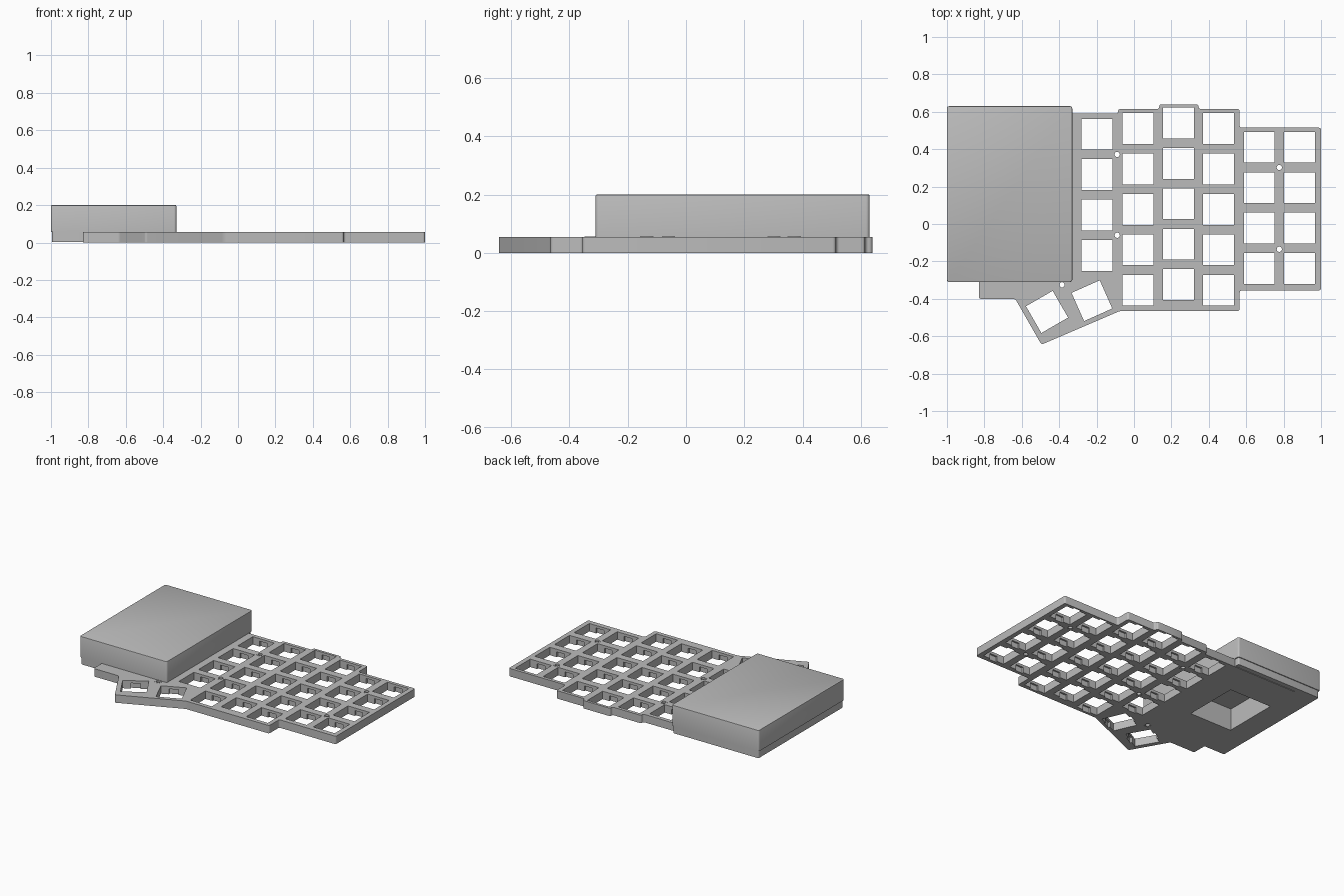
import bpy, bmesh, math
from mathutils import Matrix, Vector

if "Cube" in bpy.data.objects:
    bpy.data.objects.remove(bpy.data.objects["Cube"], do_unlink=True)

THICK = 0.055
PITCH = 0.216
KEY = 0.165

grey = bpy.data.materials.new("plain grey")
grey.use_nodes = True
grey.diffuse_color = (0.5, 0.5, 0.5, 1)
grey.node_tree.nodes["Principled BSDF"].inputs["Base Color"].default_value = (0.5, 0.5, 0.5, 1)


def finish(bm, name):
    bmesh.ops.recalc_face_normals(bm, faces=bm.faces)
    mesh = bpy.data.meshes.new(name)
    bm.to_mesh(mesh)
    bm.free()
    mesh.materials.append(grey)
    obj = bpy.data.objects.new(name, mesh)
    bpy.context.collection.objects.link(obj)
    return obj


def prism(name, outline, z0, z1, radius, rim=0):
    """Extrude an outline, round its upright corners and chamfer the top rim."""
    bm = bmesh.new()
    base = bm.faces.new([bm.verts.new((x, y, z0)) for x, y in outline])
    top = bmesh.ops.extrude_face_region(bm, geom=[base])["geom"]
    bmesh.ops.translate(bm, vec=(0, 0, z1 - z0),
                        verts=[v for v in top if isinstance(v, bmesh.types.BMVert)])
    upright = [e for e in bm.edges if abs(e.verts[0].co.z - e.verts[1].co.z) > 0.001]
    bmesh.ops.bevel(bm, geom=upright, offset=radius, segments=4, profile=0.5, affect='EDGES')
    if rim:
        edges = [e for e in bm.edges if all(v.co.z > z1 - 0.001 for v in e.verts)]
        bmesh.ops.bevel(bm, geom=edges, offset=rim, segments=2, profile=0.5, affect='EDGES')
    return finish(bm, name)


def rect(x0, x1, y0, y1):
    return [(x0, y0), (x1, y0), (x1, y1), (x0, y1)]


def blocks(name, places, size, z0, z1):
    bm = bmesh.new()
    for x, y, angle in places:
        matrix = (Matrix.Translation((x, y, (z0 + z1) / 2))
                  @ Matrix.Rotation(math.radians(angle), 4, 'Z')
                  @ Matrix.Diagonal((size[0], size[1], z1 - z0, 1)))
        bmesh.ops.create_cube(bm, size=1, matrix=matrix)
    return finish(bm, name)


def cut(targets, cutter):
    cutter.hide_render = True
    for obj in targets:
        mod = obj.modifiers.new("cut", 'BOOLEAN')
        mod.operation = 'DIFFERENCE'
        mod.solver = 'EXACT'
        mod.object = cutter
        bpy.context.view_layer.objects.active = obj
        bpy.ops.object.modifier_apply(modifier=mod.name)
    bpy.data.objects.remove(cutter, do_unlink=True)


# Key plate with stepped outline and angled thumb corner
outline = [(-0.83, -0.40), (-0.635, -0.40), (-0.495, -0.645), (-0.075, -0.465),
           (0.565, -0.465), (0.565, -0.355), (1, -0.355), (1, 0.515),
           (0.565, 0.515), (0.565, 0.615), (0.345, 0.615), (0.345, 0.64),
           (0.135, 0.64), (0.135, 0.615), (-0.085, 0.615), (-0.085, 0.59), (-0.83, 0.59)]
plate = prism("key_plate", outline, 0, THICK, 0.012)

# Controller case: lower shell and taller cover
case_base = prism("case_base", rect(-0.994, -0.336, -0.304, 0.624), 0.004, THICK + 0.004, 0.012)
case_cover = prism("case_cover", rect(-1, -0.33, -0.31, 0.63), THICK, 0.2, 0.012, 0.004)

# Key openings: centre x, top row y, number of rows
columns = [(-0.197, 0.48, 4), (0.022, 0.51, 5), (0.238, 0.54, 5),
           (0.452, 0.51, 5), (0.67, 0.41, 4), (0.885, 0.41, 4)]
keys = [(x, y - PITCH * row, 0) for x, y, rows in columns for row in range(rows)]
keys += [(-0.465, -0.47, 30), (-0.225, -0.41, 24)]
cut([plate], blocks("key_cutter", keys, (KEY, KEY), -0.1, 0.1))

# Clip recesses under the lip of each opening
cut([plate], blocks("clip_cutter", keys, (0.06, KEY + 0.024), -0.02, 0.037))

# Screw holes with flush inserts
screws = [(-0.09, 0.372), (-0.09, -0.06), (0.777, 0.302), (0.777, -0.135), (-0.385, -0.325)]
bm = bmesh.new()
for x, y in screws:
    bmesh.ops.create_cone(bm, cap_ends=True, segments=24, radius1=0.022, radius2=0.022,
                          depth=0.2, matrix=Matrix.Translation((x, y, 0)))
cut([plate], finish(bm, "screw_cutter"))
for i, (x, y) in enumerate(screws):
    bm = bmesh.new()
    rings = []
    for r, z in [(0.023, 0.001), (0.023, THICK + 0.001), (0.014, THICK + 0.001), (0.014, 0.001)]:
        rings.append([bm.verts.new((x + r * math.cos(k * math.tau / 24),
                                    y + r * math.sin(k * math.tau / 24), z)) for k in range(24)])
    for a, b in zip(rings, rings[1:] + rings[:1]):
        for k in range(24):
            n = (k + 1) % 24
            bm.faces.new((a[k], a[n], b[n], b[k]))
    finish(bm, f"screw_insert_{i + 1}")

# Pocket open from below into the case
pocket = [(-0.665, 0.155, 0)]
cut([plate, case_base, case_cover], blocks("pocket_cutter", pocket, (0.33, 0.39), -0.1, 0.155))

# Smooth the rounded corners, keep the other edges sharp
for obj in bpy.context.scene.objects:
    obj.select_set(obj.type == 'MESH')
bpy.context.view_layer.objects.active = plate
bpy.ops.object.shade_smooth_by_angle(angle=math.radians(30))
